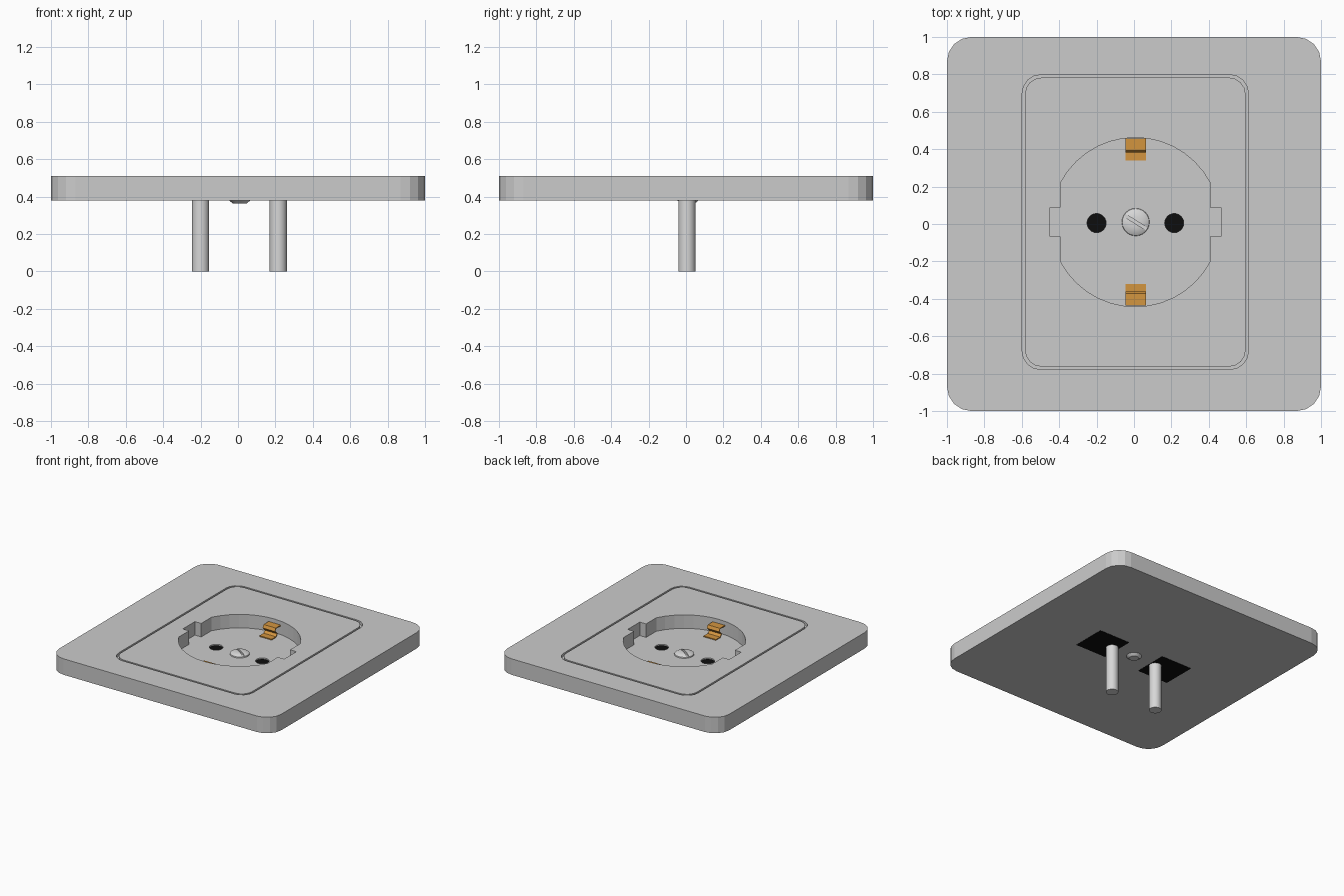
import bpy, bmesh, math
from mathutils import Matrix

if "Cube" in bpy.data.objects:
    bpy.data.objects.remove(bpy.data.objects["Cube"])

CX, CY = 0.007, 0.01          # centre of the insert
TOP, FLOOR, BOTTOM = 0.51, 0.40, 0.38


def material(name, rgb):
    m = bpy.data.materials.new(name)
    m.diffuse_color = (*rgb, 1)
    m.use_nodes = True
    m.node_tree.nodes["Principled BSDF"].inputs["Base Color"].default_value = m.diffuse_color
    return m


GREY = material("plastic grey", (0.6, 0.6, 0.6))
METAL = material("light metal", (0.68, 0.68, 0.68))
BLACK = material("black", (0.004, 0.004, 0.004))
COPPER = material("copper orange", (0.65, 0.3, 0.05))


def finish(name, bm, mat, smooth=False):
    bmesh.ops.recalc_face_normals(bm, faces=bm.faces)
    me = bpy.data.meshes.new(name)
    bm.to_mesh(me)
    bm.free()
    me.materials.append(mat)
    ob = bpy.data.objects.new(name, me)
    bpy.context.collection.objects.link(ob)
    if smooth:
        bpy.ops.object.select_all(action='DESELECT')
        ob.select_set(True)
        bpy.context.view_layer.objects.active = ob
        bpy.ops.object.shade_smooth_by_angle(angle=math.radians(35))
    return ob


def prism(name, pts, z0, z1, mat):
    bm = bmesh.new()
    face = bm.faces.new([bm.verts.new((x, y, z0)) for x, y in pts])
    ext = bmesh.ops.extrude_face_region(bm, geom=[face])
    bmesh.ops.translate(bm, vec=(0, 0, z1 - z0),
                        verts=[v for v in ext["geom"] if isinstance(v, bmesh.types.BMVert)])
    return finish(name, bm, mat)


def rounded_rect(hx, hy, r, cx=0, cy=0, seg=4):
    pts = []
    for q, (sx, sy) in enumerate([(1, 1), (-1, 1), (-1, -1), (1, -1)]):
        for i in range(seg + 1):
            a = math.pi / 2 * (q + i / seg)
            pts.append((cx + sx * (hx - r) + r * math.cos(a), cy + sy * (hy - r) + r * math.sin(a)))
    return pts


def circle(cx, cy, r, n=24):
    return [(cx + r * math.cos(math.tau * i / n), cy + r * math.sin(math.tau * i / n)) for i in range(n)]


def cut(target, cutter):
    mod = target.modifiers.new("cut", 'BOOLEAN')
    mod.operation, mod.solver, mod.object = 'DIFFERENCE', 'EXACT', cutter
    bpy.context.view_layer.objects.active = target
    bpy.ops.object.modifier_apply(modifier=mod.name)
    bpy.data.objects.remove(cutter)


# Cover plate with a narrow groove around the insert
plate = prism("cover_plate", rounded_rect(1, 1, 0.13), BOTTOM, TOP, GREY)
groove = prism("groove_cutter", rounded_rect(0.605, 0.788, 0.1, CX, CY), 0.485, 0.6, GREY)
core = prism("groove_core", rounded_rect(0.59, 0.773, 0.09, CX, CY), 0.4, 0.7, GREY)
cut(groove, core)
cut(plate, groove)

# Socket recess: circle with flat sides and a key notch on each side
R, FLAT, NOTCH, HALF = 0.452, 0.40, 0.457, 0.078
a0 = math.acos(FLAT / R)
half = [(NOTCH, -HALF), (NOTCH, HALF), (FLAT, HALF)]
arc = [(R * math.cos(a0 + (math.pi - 2 * a0) * i / 14), R * math.sin(a0 + (math.pi - 2 * a0) * i / 14))
       for i in range(15)]
half += arc + [(-FLAT, HALF)]
outline = half + [(-x, -y) for x, y in half]
cut(plate, prism("recess_cutter", [(CX + x, CY + y) for x, y in outline], FLOOR, 0.6, GREY))

# Pin holes, black hole backing, and pins behind
for side, px in (("left", -0.2), ("right", 0.215)):
    cut(plate, prism("hole_cutter", circle(px, 0.005, 0.051), 0.388, 0.45, GREY))
    prism(side + "_hole_backing", circle(px, 0.005, 0.051), 0.387, 0.390, BLACK)
    s = math.copysign(1, px)
    prism(side + "_rear_patch", rounded_rect(0.138, 0.138, 0.001, px + s * 0.09, 0.005, 1),
          0.378, 0.381, BLACK)
    bm = bmesh.new()
    bmesh.ops.create_cone(bm, cap_ends=True, segments=24, radius1=0.046, radius2=0.046, depth=0.382,
                          matrix=Matrix.Translation((px, 0.005, 0.191)))
    finish(side + "_pin", bm, METAL, True)

# Centre screw: domed head with a slot, tapered tail below
profile = [(0.036, 0.362), (0.058, 0.381), (0.058, 0.398), (0.074, 0.400), (0.072, 0.408),
           (0.055, 0.418), (0.028, 0.423)]
bm = bmesh.new()
N = 24
rings = [[bm.verts.new((x, y, z)) for x, y in circle(CX + 0.002, 0.01, r, N)] for r, z in profile]
for lo, hi in zip(rings, rings[1:]):
    for i in range(N):
        bm.faces.new((lo[i], lo[(i + 1) % N], hi[(i + 1) % N], hi[i]))
bm.faces.new(rings[0])
bm.faces.new(rings[-1])
screw = finish("centre_screw", bm, METAL, True)
bm = bmesh.new()
bmesh.ops.create_cube(bm, size=1, matrix=Matrix.Translation((CX + 0.002, 0.01, 0.435))
                      @ Matrix.Rotation(math.radians(-32), 4, 'Z') @ Matrix.Diagonal((0.2, 0.016, 0.05, 1)))
cut(screw, finish("slot_cutter", bm, METAL))

# Earth clips: bent strips at the front and back of the recess
strip = [(0.33, 0.404), (0.385, 0.404), (0.405, 0.425), (0.375, 0.455), (0.385, 0.475), (0.447, 0.475)]
for name, s in (("back_earth_clip", 1), ("front_earth_clip", -1)):
    bm = bmesh.new()
    rows = [[bm.verts.new((0.01 + dx, CY + s * y, z)) for dx in (-0.055, 0.055)] for y, z in strip]
    for a, b in zip(rows, rows[1:]):
        bm.faces.new((a[0], a[1], b[1], b[0]))
    clip = finish(name, bm, COPPER)
    mod = clip.modifiers.new("thickness", 'SOLIDIFY')
    mod.thickness, mod.offset = 0.008, 0
